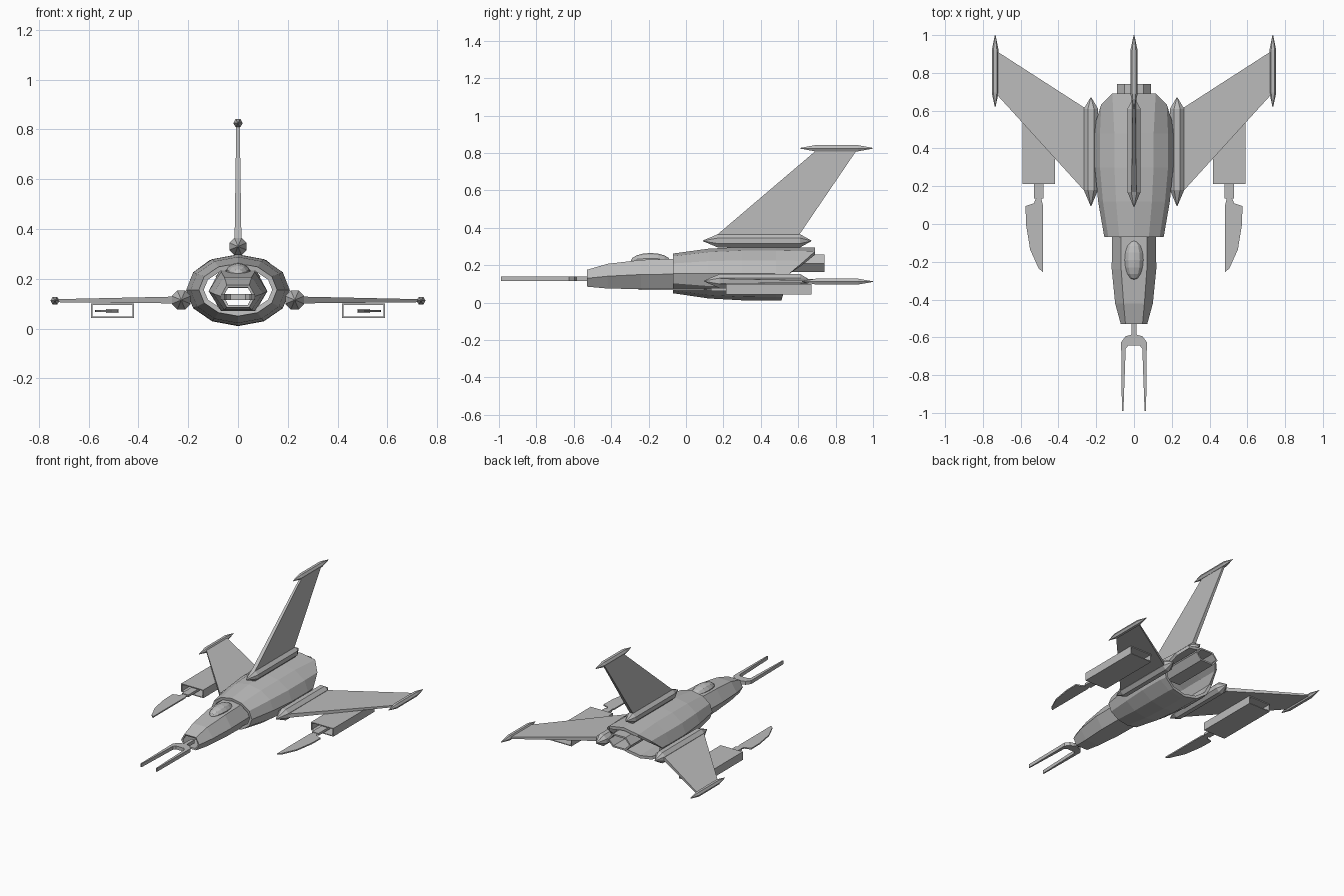
import bpy, bmesh
from math import sin, cos, pi, radians
from mathutils import Vector, Matrix

cube = bpy.data.objects.get("Cube")
if cube:
    bpy.data.objects.remove(cube, do_unlink=True)

grey = bpy.data.materials.new("hull grey")
grey.use_nodes = True
grey.diffuse_color = (0.5, 0.5, 0.5, 1)
grey.node_tree.nodes["Principled BSDF"].inputs["Base Color"].default_value = (0.5, 0.5, 0.5, 1)


def finish(name, bm, wall=0):
    bmesh.ops.recalc_face_normals(bm, faces=bm.faces)
    mesh = bpy.data.meshes.new(name)
    bm.to_mesh(mesh)
    bm.free()
    mesh.materials.append(grey)
    obj = bpy.data.objects.new(name, mesh)
    bpy.context.collection.objects.link(obj)
    if wall:
        mod = obj.modifiers.new("wall", "SOLIDIFY")
        mod.thickness = wall
        mod.offset = -1
    return obj


def loft(name, rings, wall=0, capped=False):
    """Skin a list of point rings; open tubes get a wall thickness."""
    bm = bmesh.new()
    loops = [[bm.verts.new(p) for p in ring] for ring in rings]
    for a, b in zip(loops, loops[1:]):
        for i in range(len(a)):
            j = (i + 1) % len(a)
            bm.faces.new((a[i], a[j], b[j], b[i]))
    if capped:
        bm.faces.new(loops[0])
        bm.faces.new(loops[-1])
    return finish(name, bm, wall)


def oval(n, y, rx, bottom, top, x=0, turn=0):
    mid, rz = (top + bottom) / 2, (top - bottom) / 2
    angles = [turn + 2 * pi * i / n for i in range(n)]
    return [Vector((x + rx * sin(a), y, mid + rz * cos(a))) for a in angles]


def plate(name, outline, z0, z1):
    """Flat part cut from an outline in x and y."""
    return loft(name, [[(x, y, z) for x, y in outline] for z in (z0, z1)], capped=True)


def pod(name, x, z, r, tail, start, end, nose, sides=8):
    """Rod with a pointed cone at each end."""
    stations = ((nose, 0.002), (start, r), (end, r), (tail, 0.002))
    rings = [oval(sides, y, s, z - s, z + s, x, pi / sides) for y, s in stations]
    return loft(name, rings, capped=True)


def mirror(obj, name):
    twin = obj.copy()
    twin.data = obj.data.copy()
    twin.name = name
    twin.data.transform(Matrix.Scale(-1, 4, (1, 0, 0)))
    twin.data.flip_normals()
    bpy.context.collection.objects.link(twin)


# Hollow engine cowl with a rear rim that slants forward towards the belly
cowl = [oval(12, y, rx, lo, hi) for y, rx, lo, hi in (
    (-0.07, 0.157, 0.05, 0.262), (0.12, 0.19, 0.022, 0.288),
    (0.3, 0.208, 0.012, 0.297), (0.48, 0.208, 0.01, 0.298))]
rear = oval(12, 0, 0.2, 0.01, 0.293)
for p in rear:
    t = (p.z - 0.01) / 0.283
    p.y = min(0.69, 0.51 + 0.08 * t if t < 0.5 else 0.55 + 0.33 * (t - 0.5))
    p.x *= 1.0 if t < 0.9 else 1.15
loft("engine_cowl", cowl + [rear], wall=0.02)

# Hexagonal open forward fuselage and exhaust
def hexagon(y, rx, flat, lo, hi):
    mid = (lo + hi) / 2
    return [(-flat, y, hi), (flat, y, hi), (rx, y, mid),
            (flat, y, lo), (-flat, y, lo), (-rx, y, mid)]

loft("fuselage", [hexagon(-0.53, 0.07, 0.045, 0.085, 0.175),
                  hexagon(-0.42, 0.1, 0.055, 0.075, 0.207),
                  hexagon(-0.24, 0.118, 0.068, 0.072, 0.228),
                  hexagon(0.1, 0.116, 0.07, 0.068, 0.24)], wall=0.012)
loft("exhaust", [hexagon(y, 0.09, 0.05, 0.163, 0.257) for y in (0.4, 0.74)], wall=0.012)

# Bubble canopy
bm = bmesh.new()
bmesh.ops.create_uvsphere(bm, u_segments=10, v_segments=8, radius=1)
bm.transform(Matrix.Translation((0, -0.19, 0.222)) @ Matrix.Diagonal((0.052, 0.105, 0.043, 1))
             @ Matrix.Rotation(radians(90), 4, "X"))
finish("canopy", bm)

# Two-pronged nose fork
half = [(0.012, -0.5), (0.012, -0.585), (0.045, -0.595), (0.068, -0.625), (0.064, -0.99),
        (0.056, -0.99), (0.044, -0.66), (0.03, -0.643)]
plate("nose_fork", half + [(-x, y) for x, y in reversed(half)], 0.115, 0.139)

# Dorsal fin with its root and tip pods
pod("fin_root_pod", 0, 0.33, 0.038, 0.67, 0.17, 0.61, 0.09)
pod("fin_tip_pod", 0, 0.825, 0.019, 1.0, 0.69, 0.92, 0.61, 6)
loft("tail_fin", [[(-w, a, z), (w, a, z), (w, b, z), (-w, b, z)]
                  for w, a, b, z in ((0.014, 0.14, 0.59, 0.34), (0.007, 0.71, 0.92, 0.825))],
     capped=True)

# Wings, wing pods, launcher boxes and blades on both sides
sides = {
    "wing": loft("left_wing", [[(x, a, z - w), (x, a, z + w), (x, b, z + w), (x, b, z - w)]
                 for x, a, b, z, w in ((0.23, 0.14, 0.595, 0.115, 0.014),
                                       (0.735, 0.695, 0.92, 0.112, 0.006))], capped=True),
    "wing_root_pod": pod("left_wing_root_pod", 0.228, 0.115, 0.041, 0.67, 0.18, 0.61, 0.095),
    "wing_tip_pod": pod("left_wing_tip_pod", 0.735, 0.112, 0.018, 1.0, 0.695, 0.92, 0.62, 6),
    "launcher": loft("left_launcher", [[(0.418, y, 0.043), (0.59, y, 0.043), (0.59, y, 0.1),
                     (0.418, y, 0.1)] for y in (0.213, 0.672)], wall=0.008),
    "blade": plate("left_blade", [(0.482, -0.255), (0.505, -0.235), (0.55, -0.135), (0.572, 0),
                   (0.574, 0.095), (0.53, 0.11), (0.517, 0.14), (0.492, 0.14), (0.482, 0.1)],
                   0.066, 0.075),
    "blade_shaft": plate("left_blade_shaft", [(0.48, 0.135), (0.53, 0.135), (0.53, 0.3),
                         (0.48, 0.3)], 0.063, 0.079),
}
for part, obj in sides.items():
    mirror(obj, "right_" + part)
